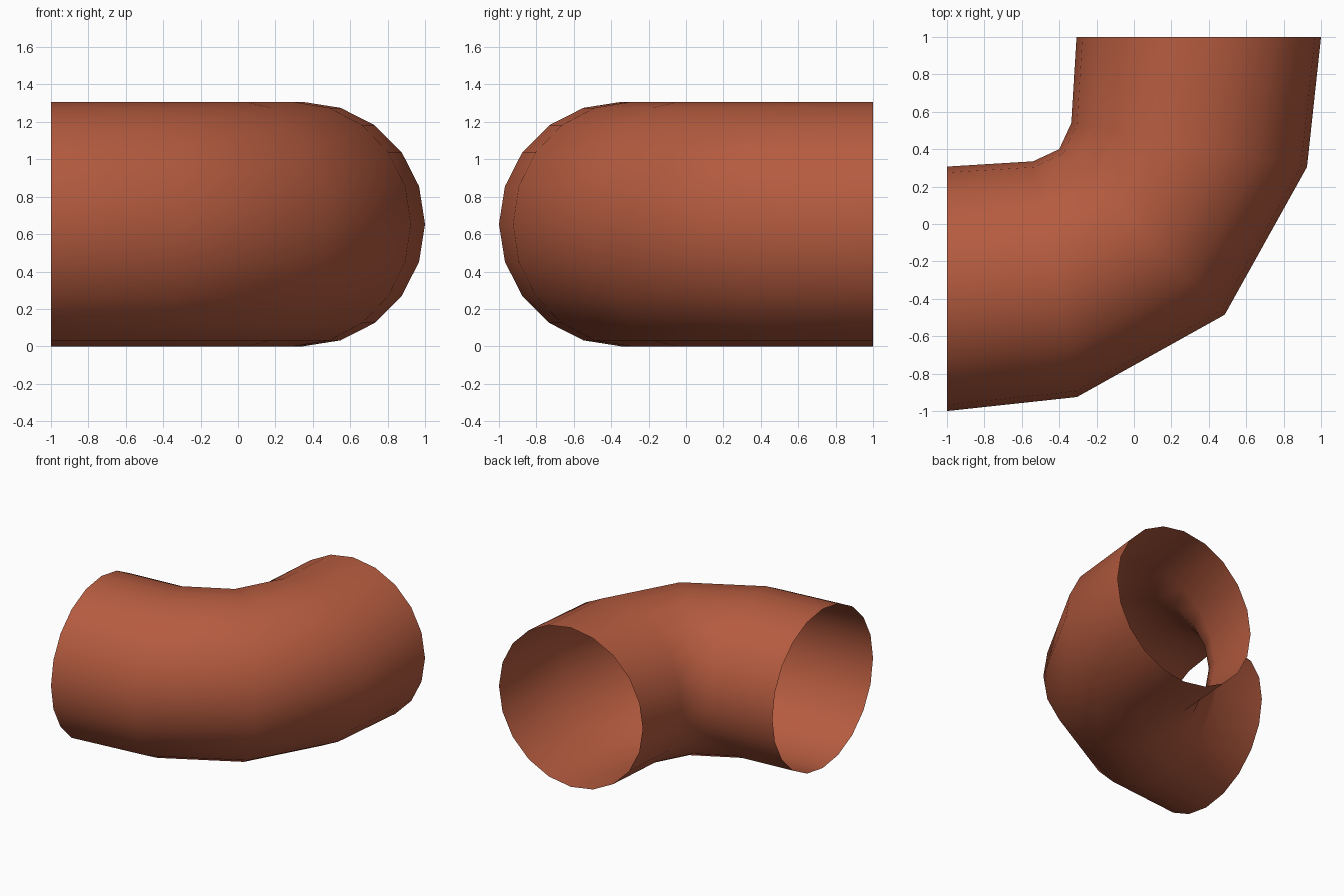
import bpy, bmesh, math
from mathutils import Vector

if "Cube" in bpy.data.objects:
    bpy.data.objects.remove(bpy.data.objects["Cube"])

SIDES = 20
RADIUS = 0.6535

# outer and inner bend points of each cross-section (x, y), first end to middle
half = [((-1.0, -1.0), (-1.0, 0.307)),
        ((-0.305, -0.925), (-0.54, 0.335)),
        ((0.485, -0.485), (-0.4, 0.4))]
# the second half mirrors the first across the diagonal
mirror = lambda p: (-p[1], -p[0])
sections = half + [(mirror(o), mirror(i)) for o, i in reversed(half[:2])]

# open pipe elbow skinned through the rings
bm = bmesh.new()
rings = []
for outer, inner in sections:
    o, i = Vector(outer), Vector(inner)
    centre, arm = (o + i) / 2, (o - i) / 2
    ring = []
    for k in range(SIDES):
        a = math.tau * k / SIDES
        p = centre + arm * math.cos(a)
        ring.append(bm.verts.new((p.x, p.y, RADIUS * (1 + math.sin(a)))))
    rings.append(ring)
for r, s in zip(rings, rings[1:]):
    for k in range(SIDES):
        n = (k + 1) % SIDES
        f = bm.faces.new((r[k], s[k], s[n], r[n]))
        f.smooth = True

mesh = bpy.data.meshes.new("pipe_elbow")
bm.to_mesh(mesh)
bm.free()
elbow = bpy.data.objects.new("pipe_elbow", mesh)
bpy.context.collection.objects.link(elbow)

# terracotta paint
mat = bpy.data.materials.new("terracotta")
mat.diffuse_color = (0.46, 0.105, 0.05, 1)
mat.use_nodes = True
mat.node_tree.nodes["Principled BSDF"].inputs["Base Color"].default_value = mat.diffuse_color
mesh.materials.append(mat)
